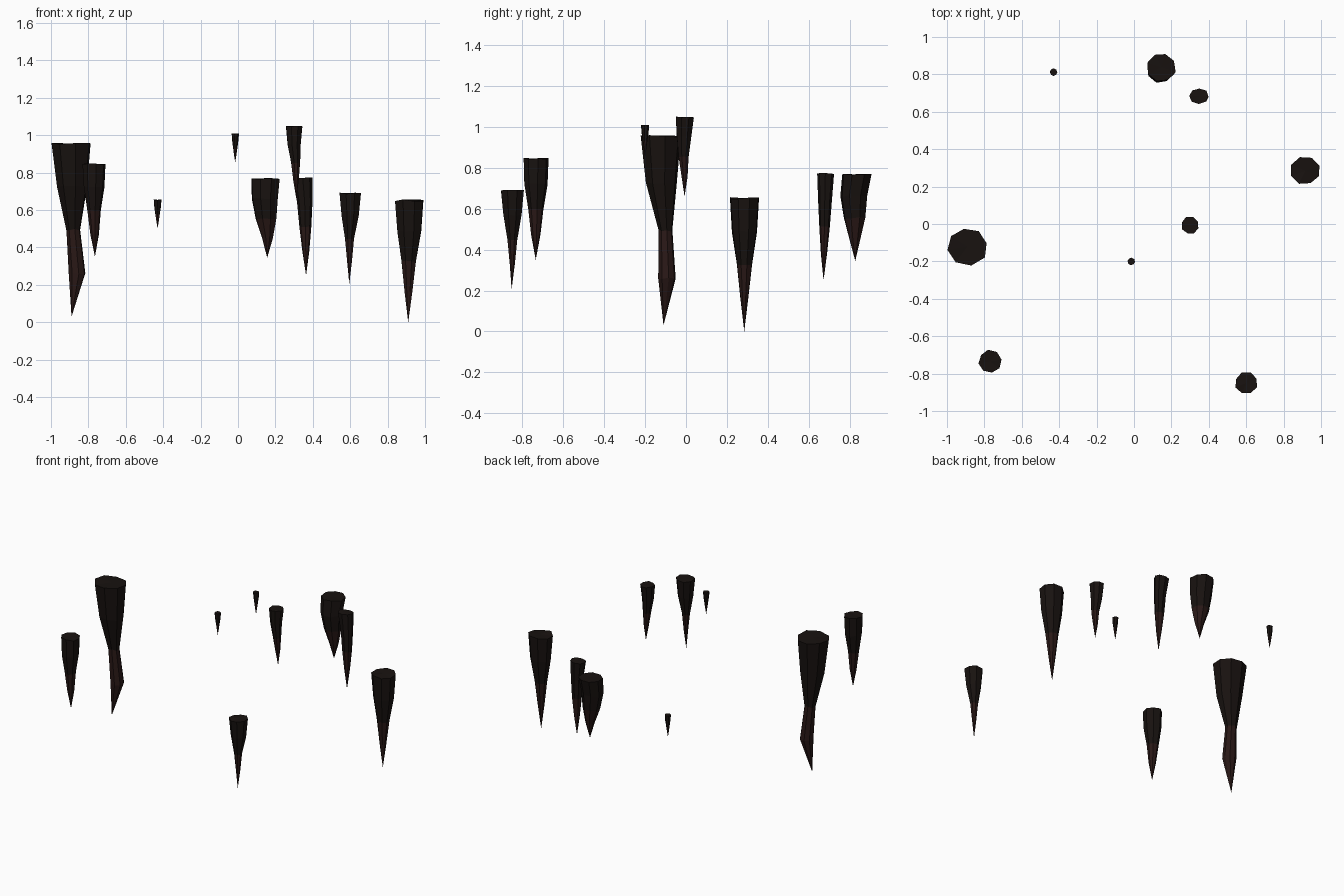
import bpy, bmesh, math, random

if "Cube" in bpy.data.objects:
    bpy.data.objects.remove(bpy.data.objects["Cube"])

random.seed(4)
SIDES = 8


def material(name, rgb):
    m = bpy.data.materials.new(name)
    m.diffuse_color = (*rgb, 1)
    m.use_nodes = True
    m.node_tree.nodes["Principled BSDF"].inputs["Base Color"].default_value = m.diffuse_color
    return m


upper = material("dark_stone", (0.009, 0.006, 0.005))
lower = material("reddish_stone", (0.022, 0.009, 0.008))


def spike(name, x, y, top, tip, rx, ry, rings, tip_offset):
    """Hanging spike: a top rim, three quarter-height rings (dx, dy, scale), a point."""
    bm = bmesh.new()
    phase = random.uniform(0, math.tau / SIDES)
    wobble = [random.uniform(0.96, 1.05) for _ in range(SIDES)]
    loops = []
    for i, (dx, dy, s) in enumerate([(0, 0, 1)] + rings):
        z = top + (tip - top) * i / 4
        loop = []
        for k in range(SIDES):
            a = phase + math.tau * k / SIDES
            r = s * wobble[k] * random.uniform(0.98, 1.02)
            dz = random.uniform(-0.06, 0.06) * rx
            loop.append(bm.verts.new((x + dx + r * rx * math.cos(a),
                                      y + dy + r * ry * math.sin(a), z + dz)))
        loops.append(loop)
    point = bm.verts.new((x + tip_offset[0], y + tip_offset[1], tip))
    hub = bm.verts.new((x, y, top))
    for k in range(SIDES):
        n = (k + 1) % SIDES
        bm.faces.new((hub, loops[0][k], loops[0][n]))
        for i in range(3):
            f = bm.faces.new((loops[i][k], loops[i + 1][k], loops[i + 1][n], loops[i][n]))
            f.material_index = int(i > 1)
        bm.faces.new((loops[3][k], point, loops[3][n])).material_index = 1
    bmesh.ops.recalc_face_normals(bm, faces=bm.faces)
    me = bpy.data.meshes.new(name)
    bm.to_mesh(me)
    bm.free()
    me.materials.append(upper)
    me.materials.append(lower)
    bpy.context.collection.objects.link(bpy.data.objects.new(name, me))


plain = [(0, 0, .85), (0, 0, .58), (0, 0, .3)]

# Large spikes
spike("stalactite_large_left", -.89, -.12, .955, .03, .108, .1,
      [(.005, .002, .77), (.01, .02, .35), (.03, .028, .43)], (0, .01))
spike("stalactite_large_right", .917, .285, .652, 0, .081, .074,
      [(0, 0, .85), (-.003, 0, .52), (-.005, 0, .27)], (-.007, 0))

# Medium spikes
spike("stalactite_front_left", -.77, -.735, .845, .35, .06, .06,
      [(0, 0, .92), (0, 0, .6), (.003, 0, .38)], (.005, 0))
spike("stalactite_front_right", .6, -.85, .69, .205, .06, .06,
      [(0, 0, .8), (-.004, 0, .42), (-.004, 0, .22)], (-.005, -.003))
spike("stalactite_centre", .3, -.007, 1.048, .66, .045, .047,
      [(0, -.003, .8), (.008, -.005, .55), (.01, 0, .33)], (.012, 0))
spike("stalactite_back_slim", .348, .683, .772, .25, .052, .041,
      [(.01, -.003, .8), (.013, -.005, .62), (.015, -.008, .36)], (.016, -.01))
spike("stalactite_back_wide", .145, .838, .768, .345, .077, .077,
      [(-.002, -.015, .9), (.004, -.012, .72), (.012, -.012, .37)], (.011, -.01))

# Tiny spikes
spike("stalactite_tiny_back", -.43, .812, .655, .5, .02, .02, plain, (0, 0))
spike("stalactite_tiny_front", -.015, -.2, 1.01, .855, .02, .02, plain, (0, 0))
